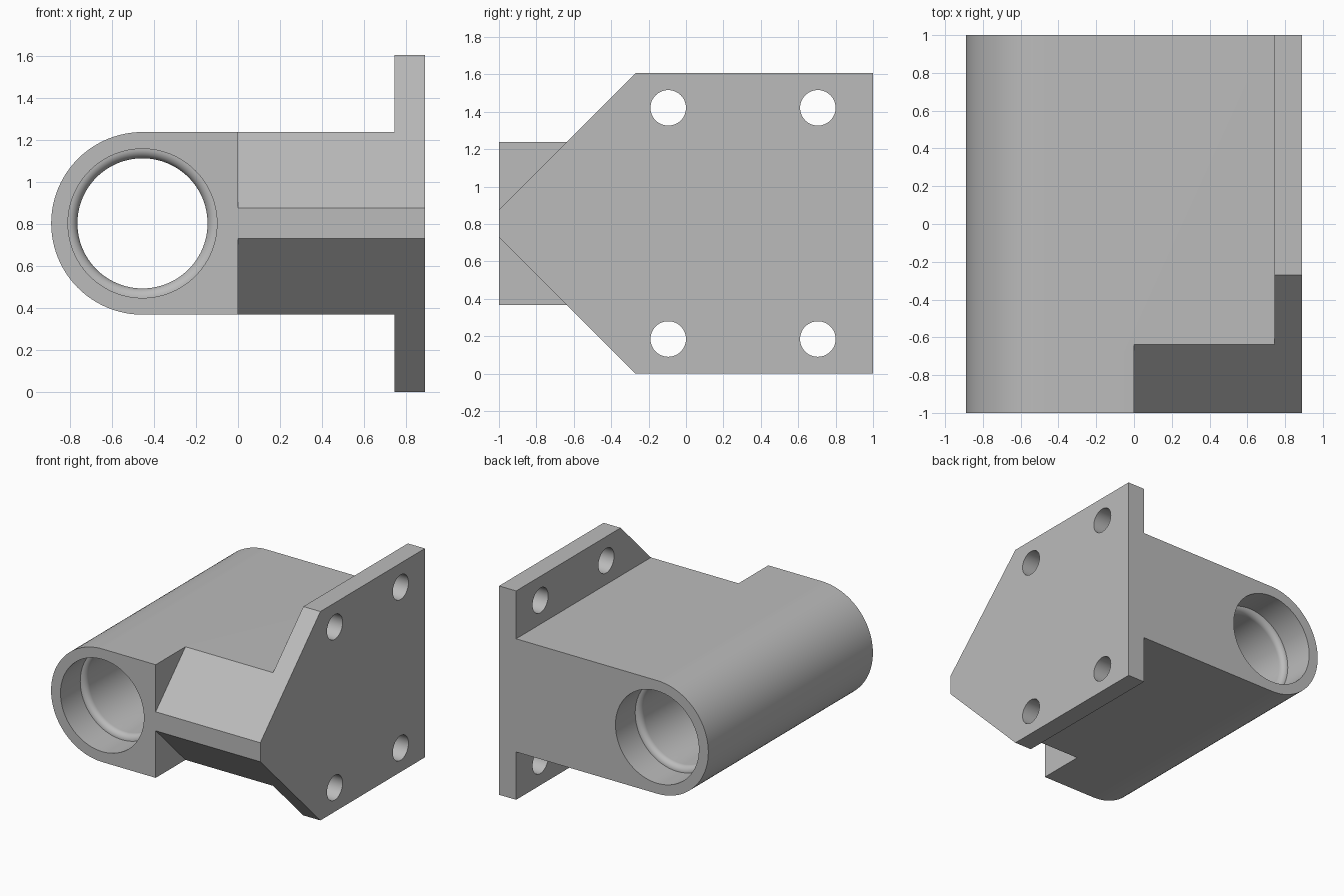
import bpy, bmesh, math
from mathutils import Vector

if "Cube" in bpy.data.objects:
    bpy.data.objects.remove(bpy.data.objects["Cube"])

CZ = 0.803            # mid height
BX, R = -0.455, 0.435  # barrel axis and radius


def finish(name, bm):
    bmesh.ops.recalc_face_normals(bm, faces=bm.faces[:])
    me = bpy.data.meshes.new(name)
    bm.to_mesh(me)
    bm.free()
    ob = bpy.data.objects.new(name, me)
    bpy.context.collection.objects.link(ob)
    return ob


def prism(name, points, sweep):
    """Extrude a closed 3D outline along a vector."""
    bm = bmesh.new()
    face = bm.faces.new([bm.verts.new(p) for p in points])
    new = bmesh.ops.extrude_face_region(bm, geom=[face])["geom"]
    verts = [v for v in new if isinstance(v, bmesh.types.BMVert)]
    bmesh.ops.translate(bm, verts=verts, vec=Vector(sweep))
    return finish(name, bm)


def lathe(name, profile, segments=96):
    """Revolve (radius, y) points about the barrel axis, capped at both ends."""
    bm = bmesh.new()
    rings = []
    for r, y in profile:
        rings.append([bm.verts.new((BX + r * math.cos(a), y, CZ + r * math.sin(a)))
                      for a in (2 * math.pi * i / segments for i in range(segments))])
    for a, b in zip(rings, rings[1:]):
        for i in range(segments):
            j = (i + 1) % segments
            bm.faces.new((a[i], a[j], b[j], b[i]))
    bm.faces.new(rings[0])
    bm.faces.new(rings[-1])
    return finish(name, bm)


def cut(target, cutter):
    cutter.hide_render = True
    mod = target.modifiers.new("cut", "BOOLEAN")
    mod.operation = "DIFFERENCE"
    mod.solver = "EXACT"
    mod.object = cutter
    bpy.context.view_layer.objects.active = target
    bpy.ops.object.modifier_apply(modifier=mod.name)
    bpy.data.objects.remove(cutter)


# Barrel, web and mounting flange as one extruded outline
N = 48
outline = [(BX + R * math.cos(a), CZ + R * math.sin(a))
           for a in (math.pi / 2 + math.pi * i / N for i in range(N + 1))]
outline += [(0.745, CZ - R), (0.745, 0), (0.89, 0),
            (0.89, 2 * CZ), (0.745, 2 * CZ), (0.745, CZ + R)]
bracket = prism("bearing_bracket", [(x, -1, z) for x, z in outline], (0, 2, 0))

# Sloped front corners, above and below, on the flange side
for s in (1, -1):
    wedge = [(-1.1, -0.027), (-0.1, 0.973), (-1.1, 0.973)]
    cut(bracket, prism("corner_cutter", [(0, y, CZ + s * z) for y, z in wedge], (1.2, 0, 0)))

# Stepped bore with a rounded shoulder at each end
RO, RI, DEPTH = 0.355, 0.31, 0.24
F = RO - RI
half = [(RO, -1.1), (RO, -1 + DEPTH)]
half += [(RI + F * (1 - math.sin(t)), -1 + DEPTH + F * (1 - math.cos(t)))
         for t in (math.pi / 2 * i / 8 for i in range(1, 9))]
cut(bracket, lathe("bore_cutter", half + [(r, -y) for r, y in reversed(half)]))

# Four bolt holes through the flange
for y in (-0.095, 0.705):
    for z in (CZ - 0.618, CZ + 0.618):
        circle = [(0.6, y + 0.095 * math.cos(a), z + 0.095 * math.sin(a))
                  for a in (2 * math.pi * i / 48 for i in range(48))]
        cut(bracket, prism("bolt_hole_cutter", circle, (0.4, 0, 0)))

# Plain grey finish
grey = bpy.data.materials.new("grey_metal")
grey.diffuse_color = (0.5, 0.5, 0.5, 1)
grey.use_nodes = True
grey.node_tree.nodes["Principled BSDF"].inputs["Base Color"].default_value = grey.diffuse_color
bracket.data.materials.clear()
bracket.data.materials.append(grey)
bpy.ops.object.select_all(action="DESELECT")
bracket.select_set(True)
bpy.context.view_layer.objects.active = bracket
bpy.ops.object.shade_smooth_by_angle(angle=math.radians(30))
